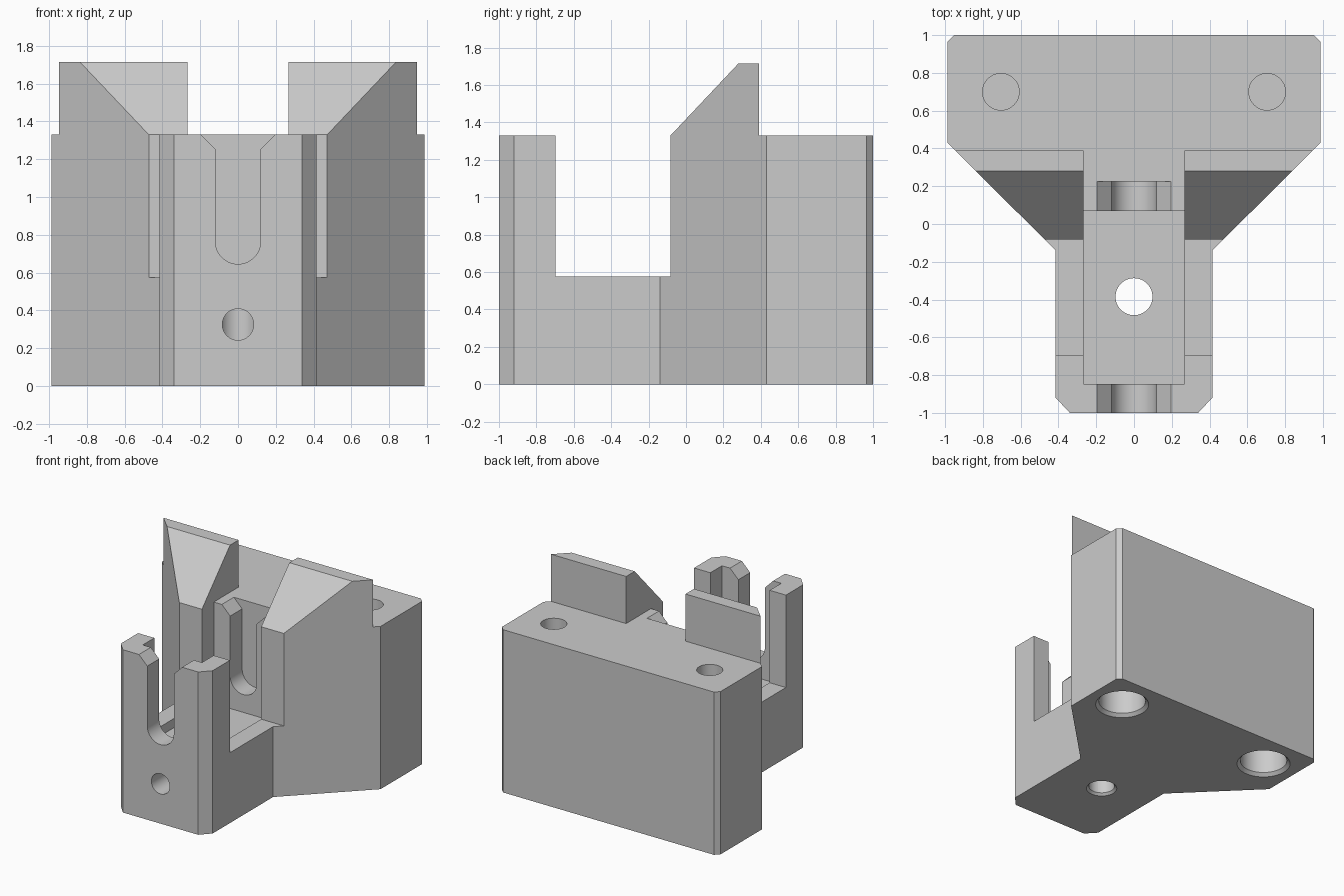
import bpy, bmesh, math
from mathutils import Vector

cube = bpy.data.objects.get("Cube")
if cube:
    bpy.data.objects.remove(cube, do_unlink=True)

DECK, TOP, CHAMFER = 1.33, 1.715, 0.04

grey = bpy.data.materials.new("light grey plastic")
grey.use_nodes = True
colour = (0.6, 0.6, 0.6, 1)
grey.diffuse_color = colour
grey.node_tree.nodes["Principled BSDF"].inputs["Base Color"].default_value = colour


def make_object(name, bm):
    bmesh.ops.recalc_face_normals(bm, faces=bm.faces)
    mesh = bpy.data.meshes.new(name)
    bm.to_mesh(mesh)
    bm.free()
    mesh.materials.append(grey)
    obj = bpy.data.objects.new(name, mesh)
    bpy.context.collection.objects.link(obj)
    return obj


def prism_mesh(points, axis, lo, hi):
    """Extrude a 2D outline along one axis; the other axes keep their order."""
    bm = bmesh.new()
    place = {"x": lambda a, b: (lo, a, b),
             "y": lambda a, b: (a, lo, b),
             "z": lambda a, b: (a, b, lo)}[axis]
    face = bm.faces.new([bm.verts.new(place(a, b)) for a, b in points])
    step = Vector([(hi - lo) * (axis == c) for c in "xyz"])
    new = bmesh.ops.extrude_face_region(bm, geom=[face])["geom"]
    bmesh.ops.translate(bm, vec=step, verts=[v for v in new if isinstance(v, bmesh.types.BMVert)])
    bmesh.ops.recalc_face_normals(bm, faces=bm.faces)
    return bm


def circle(cx, cy, r, n=48):
    return [(cx + r * math.cos(math.tau * i / n), cy + r * math.sin(math.tau * i / n))
            for i in range(n)]


def cut(name, bm):
    """Subtract a shape from the body, then discard the cutter."""
    cutter = make_object(name, bm)
    cutter.hide_render = True
    mod = body.modifiers.new(name, "BOOLEAN")
    mod.operation, mod.solver, mod.object = "DIFFERENCE", "EXACT", cutter
    bpy.context.view_layer.update()
    graph = bpy.context.evaluated_depsgraph_get()
    mesh = bpy.data.meshes.new_from_object(body.evaluated_get(graph))
    body.modifiers.clear()
    body.data = mesh
    bpy.data.objects.remove(cutter, do_unlink=True)


def cut_box(name, x, y, z):
    cut(name, prism_mesh([(x[0], y[0]), (x[1], y[0]), (x[1], y[1]), (x[0], y[1])], "z", *z))


def cut_bore(name, x, y, r, top, lip):
    """Vertical bore from the underside with a chamfered mouth."""
    cut(name, prism_mesh(circle(x, y, r), "z", -0.1, top))
    bm = prism_mesh(circle(x, y, r + 2 * lip), "z", -lip, lip)
    for v in bm.verts:
        if v.co.z > 0:
            v.co.x = x + (v.co.x - x) * r / (r + 2 * lip)
            v.co.y = y + (v.co.y - y) * r / (r + 2 * lip)
    cut(name + "_chamfer", bm)


# Body: T-shaped footprint with a chamfered bottom rim
half = [(0.34, -1), (0.415, -0.92), (0.415, -0.14), (0.988, 0.43), (0.988, 0.965), (0.953, 1)]
outline = half + [(-x, y) for x, y in reversed(half)]
bm = prism_mesh(outline, "z", 0, TOP)
base = min(bm.faces, key=lambda f: f.calc_center_median().z)
rim = list(base.verts)
bmesh.ops.inset_region(bm, faces=[base], thickness=CHAMFER, use_even_offset=True)
for v in rim:
    if not all(f.normal.z < -0.9 for f in v.link_faces) and v not in base.verts:
        v.co.z = CHAMFER
body = make_object("bracket_body", bm)

# Upper wings: sloped fronts, flat deck behind and between them
cut("wing_slope", prism_mesh([(-1.1, DECK), (-0.083, DECK), (0.28, TOP), (0.36, 1.8), (-1.1, 1.8)],
                             "x", -1.2, 1.2))
cut_box("rear_deck", (-1.2, 1.2), (0.39, 1.1), (DECK, 1.9))
cut_box("wing_gap", (-0.268, 0.268), (-1.1, 1.2), (DECK, 1.9))

# Side window and central pocket
cut_box("side_window", (-1.2, 1.2), (-0.697, -0.083), (0.575, 1.9))
cut_box("pocket", (-0.268, 0.268), (-0.847, 0.07), (0.5, 1.9))

# Round-bottomed slot with a flared mouth, through the front wall and into the rear one
arc = [(0.12 * math.cos(math.pi * i / 24), 0.765 - 0.12 * math.sin(math.pi * i / 24))
       for i in range(25)]
slot = arc + [(-0.12, 1.255), (-0.195, DECK), (-0.195, 1.9),
              (0.195, 1.9), (0.195, DECK), (0.12, 1.255)]
cut("slot", prism_mesh(slot, "y", -1.2, 0.225))

# Screw holes
cut_bore("floor_hole", 0, -0.385, 0.098, 0.7, 0.018)
cut("front_hole", prism_mesh(circle(0, 0.325, 0.083), "y", -1.2, -0.385))
for side, x in (("left", 0.705), ("right", -0.705)):
    cut_bore(side + "_counterbore", x, 0.7, 0.178, 0.8, 0.025)
    cut(side + "_screw_hole", prism_mesh(circle(x, 0.7, 0.097), "z", 0.815, 1.9))

# Smooth bores, crisp edges
bpy.ops.object.select_all(action="DESELECT")
body.select_set(True)
bpy.context.view_layer.objects.active = body
bpy.ops.object.shade_smooth_by_angle(angle=math.radians(25))
